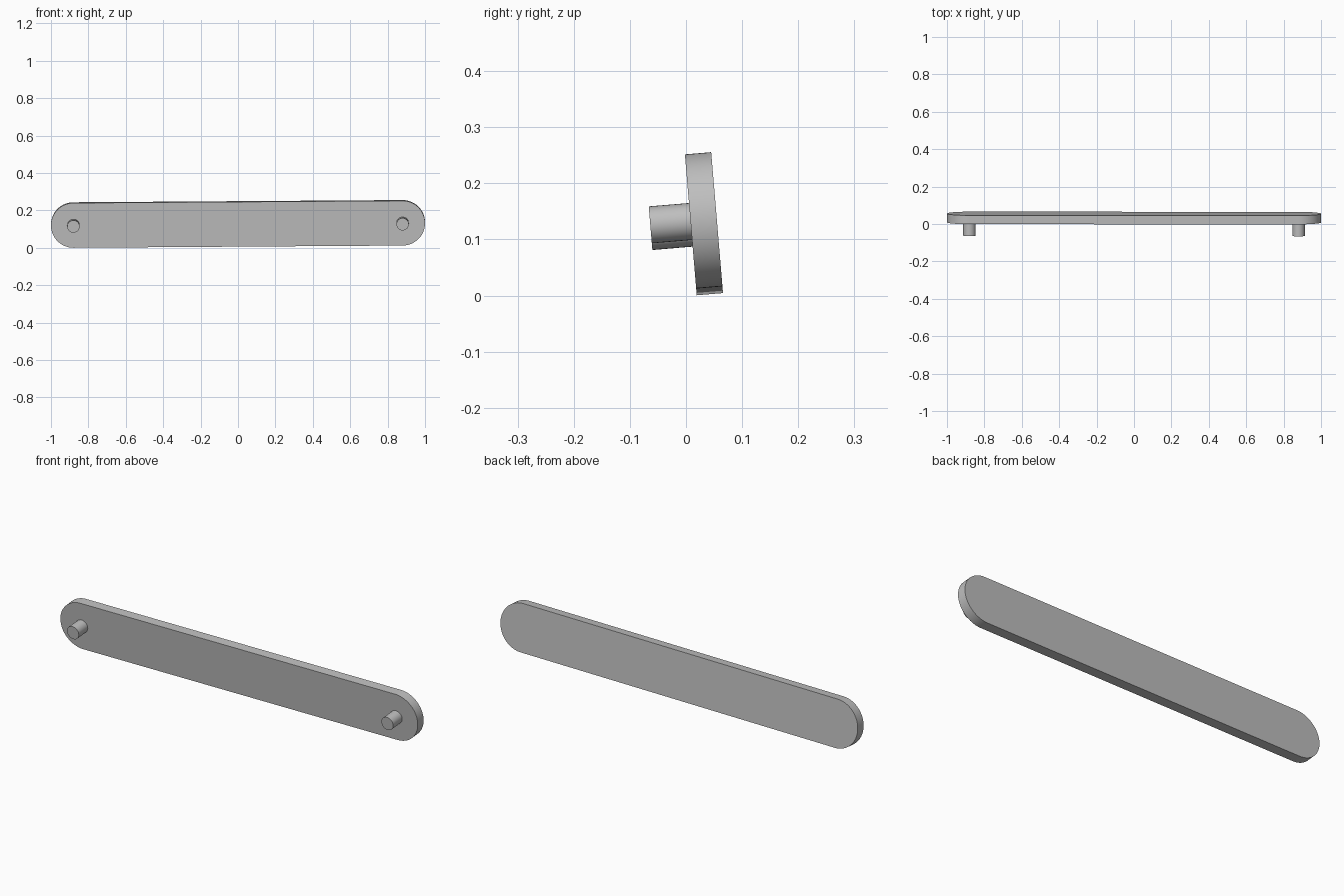
import bpy, bmesh
from math import pi, sin, cos, radians
from mathutils import Matrix, Vector

cube = bpy.data.objects.get("Cube")
if cube:
    bpy.data.objects.remove(cube, do_unlink=True)

RADIUS = 0.12        # rounded end radius of the bar
REACH = 0.88         # end centres and posts, from the middle
THICK = 0.047
POST_RADIUS = 0.033
POST_LENGTH = 0.072
ARC_STEPS = 32

# Whole handle leans forward a little and rises slightly to its left
POSE = (Matrix.Translation((0, 0.032, 0.128))
        @ Matrix.Rotation(radians(4.8), 4, 'X')
        @ Matrix.Rotation(radians(-0.39), 4, 'Y'))

grey = bpy.data.materials.new("plain grey")
grey.use_nodes = True
colour = (0.52, 0.52, 0.52, 1)
grey.diffuse_color = colour
grey.node_tree.nodes["Principled BSDF"].inputs["Base Color"].default_value = colour


def extruded(name, outline, y_front, y_back):
    """Solid made by pushing an x-z outline along y."""
    bm = bmesh.new()
    face = bm.faces.new([bm.verts.new((x, y_front, z)) for x, z in outline])
    result = bmesh.ops.extrude_face_region(bm, geom=[face], use_keep_orig=True)
    moved = [v for v in result["geom"] if isinstance(v, bmesh.types.BMVert)]
    bmesh.ops.translate(bm, verts=moved, vec=Vector((0, y_back - y_front, 0)))
    bmesh.ops.recalc_face_normals(bm, faces=bm.faces)
    mesh = bpy.data.meshes.new(name)
    bm.to_mesh(mesh)
    bm.free()
    mesh.materials.append(grey)
    obj = bpy.data.objects.new(name, mesh)
    bpy.context.collection.objects.link(obj)
    obj.matrix_world = POSE
    bpy.ops.object.select_all(action='DESELECT')
    obj.select_set(True)
    bpy.context.view_layer.objects.active = obj
    bpy.ops.object.shade_smooth_by_angle(angle=radians(30))
    return obj


def arc(cx, radius, start, sweep, count):
    return [(cx + radius * cos(start + sweep * i / ARC_STEPS),
             radius * sin(start + sweep * i / ARC_STEPS)) for i in range(count)]


# Bar with fully rounded ends
bar = (arc(REACH, RADIUS, -pi / 2, pi, ARC_STEPS + 1)
       + arc(-REACH, RADIUS, pi / 2, pi, ARC_STEPS + 1))
extruded("handle_bar", bar, -THICK / 2, THICK / 2)

# Round mounting posts on the front face
for name, side in (("left_post", 1), ("right_post", -1)):
    circle = arc(side * REACH, POST_RADIUS, 0, 2 * pi, ARC_STEPS)
    extruded(name, circle, -THICK / 2 - POST_LENGTH, -THICK / 2)
